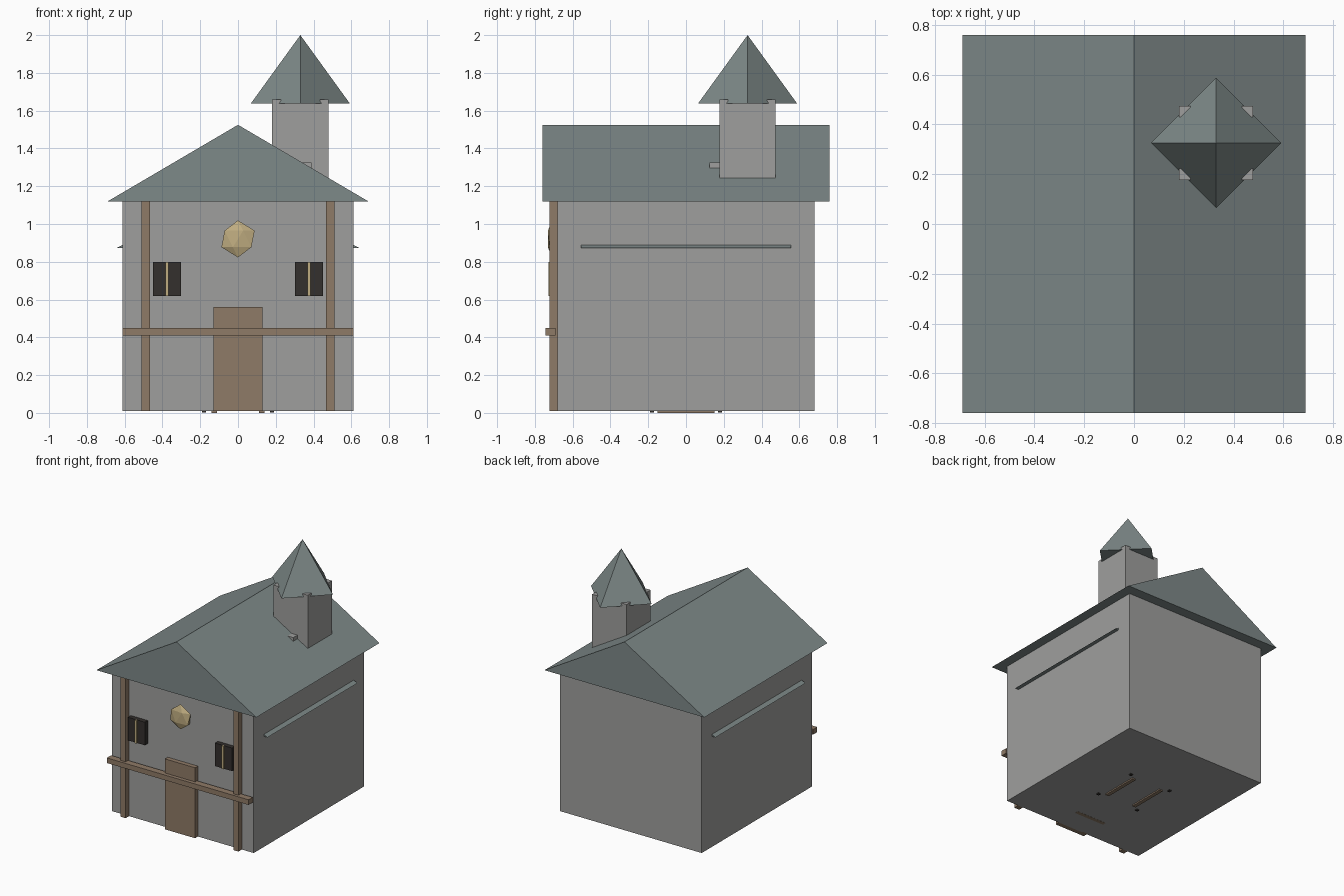
import bpy

if "Cube" in bpy.data.objects:
    bpy.data.objects.remove(bpy.data.objects["Cube"])


def material(name, rgb):
    m = bpy.data.materials.new(name)
    m.diffuse_color = (*rgb, 1)
    m.use_nodes = True
    m.node_tree.nodes["Principled BSDF"].inputs["Base Color"].default_value = m.diffuse_color
    return m


STONE = material("stone", (0.345, 0.345, 0.34))
SLATE = material("slate", (0.208, 0.251, 0.247))
WOOD = material("wood", (0.274, 0.196, 0.135))
DARK = material("dark_glass", (0.033, 0.029, 0.026))
GOLD = material("pale_gold", (0.53, 0.42, 0.22))


def finish(ob, name, mat):
    ob.name = name
    ob.data.materials.append(mat)
    return ob


def box(name, x, y, z, mat=STONE):
    """Box from (min, max) pairs on each axis."""
    bpy.ops.mesh.primitive_cube_add(size=1, location=[sum(p) / 2 for p in (x, y, z)])
    ob = bpy.context.object
    ob.scale = [p[1] - p[0] for p in (x, y, z)]
    bpy.ops.object.transform_apply(location=False, rotation=False, scale=True)
    return finish(ob, name, mat)


def gable(name, half_w, half_l, z0, z1, mat):
    """Triangular prism with its ridge along y."""
    tri = [(-half_w, z0), (half_w, z0), (0, z1)]
    verts = [(x, y, z) for y in (-half_l, half_l) for x, z in tri]
    faces = [(0, 1, 2), (5, 4, 3), (0, 3, 4, 1), (1, 4, 5, 2), (2, 5, 3, 0)]
    me = bpy.data.meshes.new(name)
    me.from_pydata(verts, [], faces)
    ob = bpy.data.objects.new(name, me)
    bpy.context.collection.objects.link(ob)
    return finish(ob, name, mat)


# Main building, roof and the low eave that shows along both sides
box("house_walls", (-0.612, 0.612), (-0.68, 0.68), (0.01, 1.12))
gable("main_roof", 0.69, 0.76, 1.12, 1.525, SLATE)
gable("side_eave", 0.643, 0.555, 0.873, 1.20, SLATE)

# Tower with corner merlons and a four-sided spire turned on the diagonal
TX, TY = 0.33, 0.326
box("tower", (TX - 0.149, TX + 0.149), (TY - 0.149, TY + 0.149), (1.13, 1.64))
for sx in (-1, 1):
    for sy in (-1, 1):
        cx, cy = TX + sx * 0.126, TY + sy * 0.126
        box("tower_merlon", (cx - 0.023, cx + 0.023), (cy - 0.023, cy + 0.023), (1.64, 1.66))
bpy.ops.mesh.primitive_cone_add(vertices=4, radius1=0.262, radius2=0, depth=0.362,
                                location=(TX, TY, 1.819))
finish(bpy.context.object, "tower_spire", SLATE)
box("tower_step", (0.27, 0.39), (0.125, 0.20), (1.295, 1.325))

# Timber front: door, cross beam and posts
box("door", (-0.13, 0.13), (-0.715, -0.67), (0.01, 0.56), WOOD)
box("cross_beam", (-0.612, 0.612), (-0.744, -0.692), (0.41, 0.45), WOOD)
for s in (-1, 1):
    post = sorted((s * 0.465, s * 0.51))
    box("front_post", post, (-0.722, -0.67), (0.01, 1.12), WOOD)
    pane = sorted((s * 0.303, s * 0.449))
    box("window_pane", pane, (-0.716, -0.67), (0.62, 0.80), DARK)
    box("window_bar", (s * 0.375 - 0.008, s * 0.375 + 0.008), (-0.728, -0.70), (0.62, 0.80), GOLD)

# Faceted medallion over the door
bpy.ops.mesh.primitive_ico_sphere_add(subdivisions=1, radius=0.098, location=(0, -0.710, 0.921))
bpy.context.object.scale.y = 0.25
finish(bpy.context.object, "medallion", GOLD)

# Thin runners, plank and feet just under the floor
box("floor_plank", (-0.13, 0.13), (-0.50, -0.47), (0.009, 0.02), WOOD)
for s in (-1, 1):
    box("floor_runner", (s * 0.125 - 0.015, s * 0.125 + 0.015), (-0.15, 0.15), (0, 0.02), WOOD)
    for t in (-1, 1):
        box("floor_foot", (s * 0.18 - 0.01, s * 0.18 + 0.01),
            (t * 0.18 - 0.01, t * 0.18 + 0.01), (0.002, 0.02), DARK)
